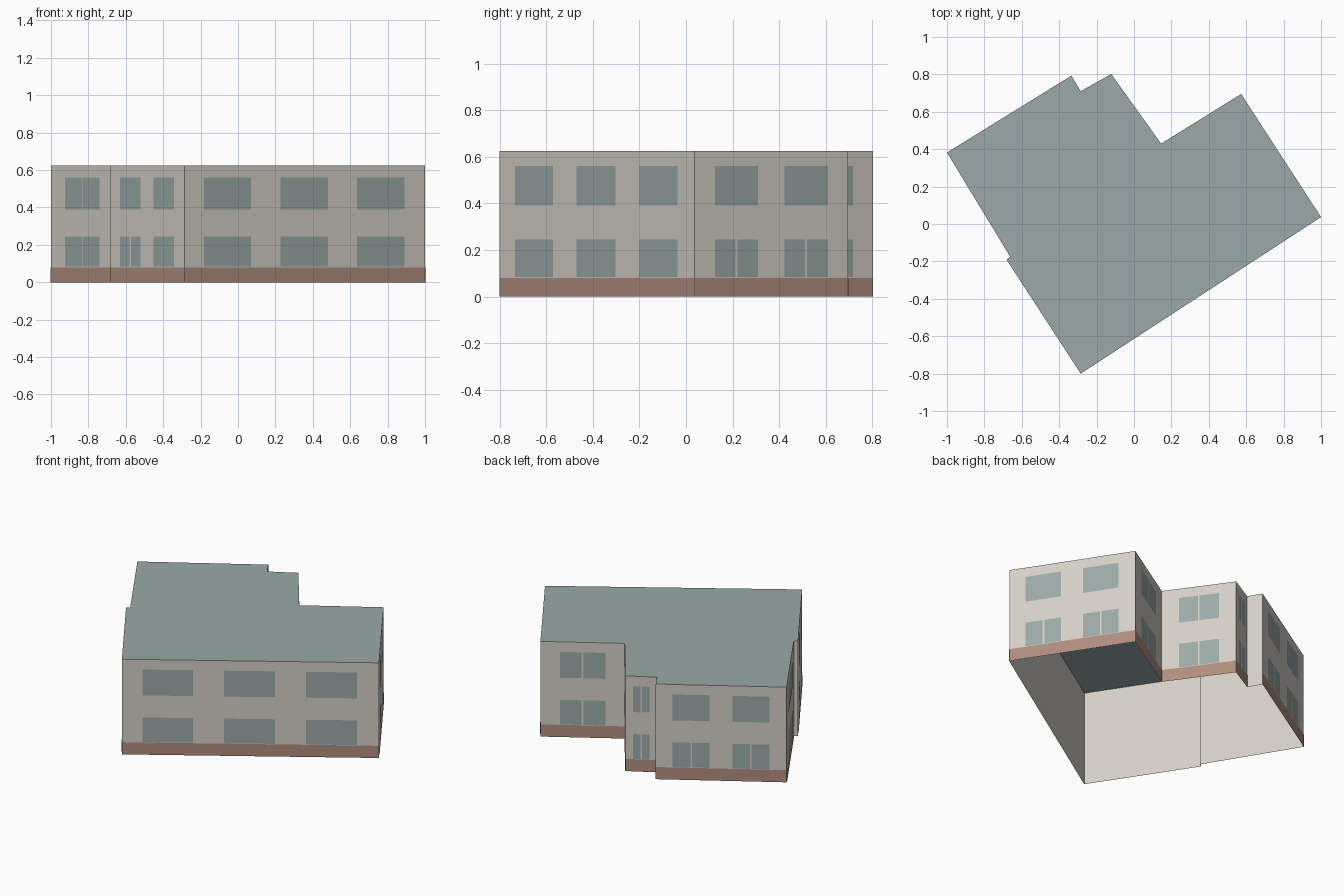
import bpy
import bmesh
from mathutils import Vector

cube = bpy.data.objects.get("Cube")
if cube:
    bpy.data.objects.remove(cube, do_unlink=True)


def material(name, rgb):
    m = bpy.data.materials.new(name)
    m.use_nodes = True
    m.diffuse_color = (*rgb, 1)
    bsdf = next(n for n in m.node_tree.nodes if n.type == "BSDF_PRINCIPLED")
    bsdf.inputs["Base Color"].default_value = (*rgb, 1)
    bsdf.inputs["Roughness"].default_value = 0.9
    return m


PLASTER = material("beige plaster", (0.658, 0.624, 0.565))
GREY = material("blue grey", (0.328, 0.402, 0.392))
BRICK = material("brick red", (0.434, 0.270, 0.209))

HEIGHT = 0.625
BASE_TOP = 0.08
LOWER = (0.083, 0.245)
UPPER = (0.39, 0.56)
LIFT = 0.002   # painted details sit just proud of the wall
MULLION = 0.01

# Footprint corners, counter-clockwise
corners = [Vector((x, y, 0)) for x, y in (
    (-0.285, -0.8), (1, 0.037), (0.573, 0.695), (0.145, 0.43), (-0.122, 0.802),
    (-0.285, 0.71), (-0.335, 0.793), (-1, 0.382), (-0.662, -0.175), (-0.682, -0.19))]


def mesh_object(name, polygons, mat):
    bm = bmesh.new()
    for poly in polygons:
        bm.faces.new([bm.verts.new(p) for p in poly])
    bmesh.ops.remove_doubles(bm, verts=bm.verts[:], dist=0.0001)
    mesh = bpy.data.meshes.new(name)
    bm.to_mesh(mesh)
    bm.free()
    mesh.materials.append(mat)
    obj = bpy.data.objects.new(name, mesh)
    bpy.context.collection.objects.link(obj)
    return obj


def wall_ends(i):
    return corners[i], corners[(i + 1) % len(corners)]


def wall_rect(i, start, end, low, high, lift=0.0):
    """Upright rectangle on wall i, between two fractions of its length."""
    a, b = wall_ends(i)
    along = b - a
    out = Vector((along.y, -along.x, 0)).normalized() * lift
    p, q = a + along * start + out, a + along * end + out
    up = Vector((0, 0, 1))
    return [p + up * low, q + up * low, q + up * high, p + up * high]


def window(i, start, end, span, split):
    """One pane, or two panes with a narrow gap between them."""
    if not split:
        return [wall_rect(i, start, end, *span, LIFT)]
    a, b = wall_ends(i)
    half = MULLION / 2 / (b - a).length
    mid = (start + end) / 2
    return [wall_rect(i, start, mid - half, *span, LIFT),
            wall_rect(i, mid + half, end, *span, LIFT)]


# Shell, open underneath, and flat roof
mesh_object("outer_walls",
            [wall_rect(i, 0, 1, 0, HEIGHT) for i in range(len(corners))], PLASTER)
mesh_object("flat_roof", [[c + Vector((0, 0, HEIGHT)) for c in corners]], GREY)

# Window columns per wall: start, end, lower split, upper split
triple = [(0.08, 0.276, False, False), (0.397, 0.595, False, False),
          (0.716, 0.914, False, False)]
pair = [(0.13, 0.412, True, False), (0.585, 0.868, True, False)]
single = [(0.23, 0.77, True, True)]
mixed = [(0.13, 0.412, True, False), (0.585, 0.857, False, False)]
facades = {
    "front": (0, triple), "east": (1, pair), "north_wing": (2, single),
    "courtyard": (3, single), "stair": (4, single), "rear": (6, pair),
    "west": (7, single), "southwest": (9, mixed),
}

# Brick base and windows; the two short return walls stay plain
for name, (i, columns) in facades.items():
    mesh_object(name + "_brick_base", [wall_rect(i, 0, 1, 0, BASE_TOP, LIFT)], BRICK)
    panes = []
    for start, end, low_split, high_split in columns:
        panes += window(i, start, end, LOWER, low_split)
        panes += window(i, start, end, UPPER, high_split)
    mesh_object(name + "_windows", panes, GREY)
